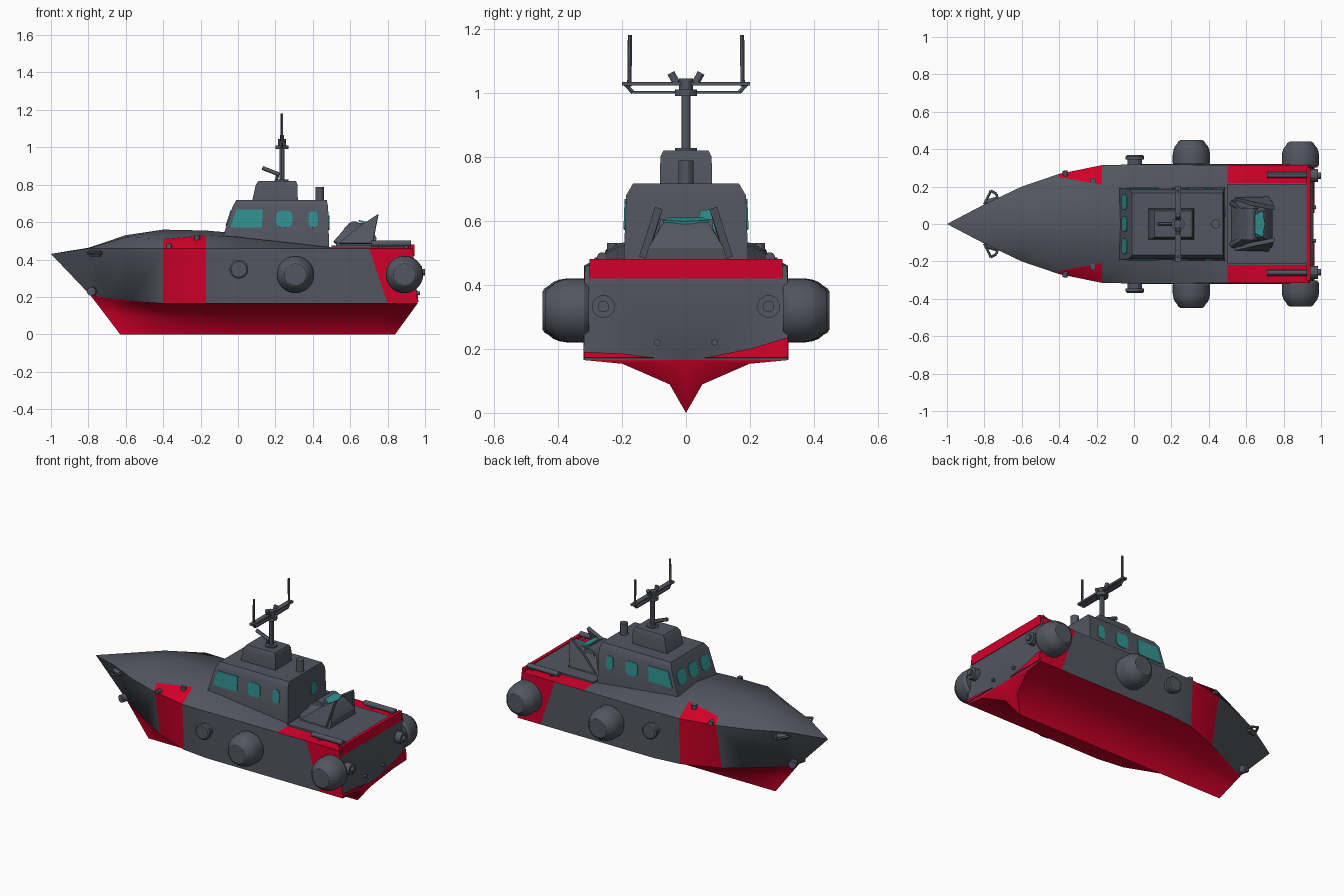
import bpy, bmesh, math
from mathutils import Vector

if "Cube" in bpy.data.objects:
    bpy.data.objects.remove(bpy.data.objects["Cube"])


def material(name, rgb):
    m = bpy.data.materials.new(name)
    m.diffuse_color = (*rgb, 1)
    m.use_nodes = True
    m.node_tree.nodes["Principled BSDF"].inputs["Base Color"].default_value = m.diffuse_color
    return m


GREY = material("slate grey", (0.085, 0.093, 0.117))
RED = material("rescue red", (0.65, 0.0, 0.022))
TEAL = material("teal glass", (0.03, 0.29, 0.28))


def build(name, faces, mats, smooth=30):
    # faces: list of (points, material index)
    bm = bmesh.new()
    for pts, mi in faces:
        clean = []
        for p in map(Vector, pts):
            if all((p - q).length > 1e-5 for q in clean):
                clean.append(p)
        if len(clean) > 2:
            bm.faces.new([bm.verts.new(p) for p in clean]).material_index = mi
    bmesh.ops.remove_doubles(bm, verts=bm.verts, dist=1e-5)
    bmesh.ops.recalc_face_normals(bm, faces=bm.faces)
    me = bpy.data.meshes.new(name)
    bm.to_mesh(me)
    bm.free()
    for m in mats:
        me.materials.append(m)
    ob = bpy.data.objects.new(name, me)
    bpy.context.collection.objects.link(ob)
    bpy.ops.object.select_all(action='DESELECT')
    bpy.context.view_layer.objects.active = ob
    ob.select_set(True)
    bpy.ops.object.shade_smooth_by_angle(angle=math.radians(smooth))
    return ob


def loft(name, rings, mat=GREY):
    n = len(rings[0])
    f = [(rings[0], 0), (rings[-1], 0)]
    for a, b in zip(rings, rings[1:]):
        f += [([a[i], a[(i + 1) % n], b[(i + 1) % n], b[i]], 0) for i in range(n)]
    return build(name, f, [mat])


def lathe(name, origin, axis, profile, mat=GREY, seg=20):
    # profile: (distance along axis, radius)
    o, d = Vector(origin), Vector(axis).normalized()
    u = d.orthogonal().normalized()
    v = d.cross(u)
    ang = [2 * math.pi * i / seg for i in range(seg)]
    return loft(name, [[o + d * h + (u * math.cos(a) + v * math.sin(a)) * r for a in ang]
                       for h, r in profile], mat)


def rod(name, p, q, r):
    d = Vector(q) - Vector(p)
    return lathe(name, p, d, [(0, r), (d.length, r)], seg=12)


def rect(x0, x1, y, z):
    return [(x0, -y, z), (x1, -y, z), (x1, y, z), (x0, y, z)]


def box(name, x0, x1, y, z0, z1, mat=GREY):
    return loft(name, [rect(x0, x1, y, z0), rect(x0, x1, y, z1)], mat)


def plate(name, pts, t, mat):
    pts = [Vector(p) for p in pts]
    n = (pts[1] - pts[0]).cross(pts[2] - pts[0]).normalized() * t / 2
    return loft(name, [[p - n for p in pts], [p + n for p in pts]], mat)


def station(x, chine, deck, shoulder, z_shoulder, z_top):
    # half section from keel to centre line; bow rakes forward, stern is cut back
    t = max(0, (-.4 - x) / .6)
    xc, xk = x + .21 * t ** 1.8, x + .37 * t ** 1.7
    if x > .9:
        xc, xk = x + .025, x - .095
    elif x > .6:
        xc, xk = x + .10, x + .04
    zc = .165 + .045 * t
    mix = lambda f: xk + (xc - xk) * f
    return [(xk, 0, 0), (mix(.54), .16 * chine, .54 * zc), (mix(.93), .62 * chine, .93 * zc),
            (xc, chine, zc), (x, deck, min(.46, z_top)), (x, shoulder, z_shoulder), (x, 0, z_top)]


# Hull: red bottom, slanted red bands, grey sides and deck
stations = [station(-1, 0, 0, 0, .43, .43), station(-.8, .045, .105, .05, .46, .463),
            station(-.6, .12, .20, .12, .52, .53), station(-.4, .21, .268, .25, .51, .56),
            station(-.17, .30, .315, .21, .53, .555), station(0, .32, .318, .21, .52, .54)]
stations += [station(x, .32, .316, .22, .465, .465) for x in (.5, .7, .935)]
faces = []
for s in (1, -1):
    half = [[(x, s * y, z) for x, y, z in st] for st in stations]
    for b, (p, q) in enumerate(zip(half, half[1:])):
        for k in range(6):
            red = k < 3 or (b in (3, 7) and k in (3, 4)) or (b == 6 and k == 4)
            faces.append(([p[k], p[k + 1], q[k + 1], q[k]], int(red)))
    e = half[-1]
    mid = (e[3][0], 0, e[3][2])
    faces += [(e[:4] + [mid], 1), (e[3:] + [mid], 0)]
build("hull", faces, [GREY, RED], 50)
box("transom_red_strip", .922, .943, .302, .42, .48, RED)
box("aft_deck_panel", .5, .922, .215, .455, .474)

# Painted red corners low on the transom
tx = lambda z: .961 - .09 * (z - .168)
plate("transom_red_corner", [(tx(z), y, z) for y, z in ((.06, .172), (.318, .172), (.318, .235), (.2, .20))], .008, RED)
plate("transom_red_edge", [(tx(z), y, z) for y, z in ((-.318, .172), (-.1, .172), (-.2, .185), (-.318, .19))], .008, RED)

# Cabin with raked front, roof house and funnel
loft("cabin", [rect(-.10, .487, .195, .46), rect(-.03, .482, .187, .68), rect(-.01, .475, .165, .717)])
loft("roof_house", [rect(.075, .32, .082, .71), rect(.095, .318, .08, .80), rect(.11, .31, .07, .82)])
rod("funnel", (.437, 0, .70), (.437, 0, .788), .024)


def oval(cu, cv, ru, rv, n=12):
    # superellipse outline for rounded windows
    pw = lambda c: math.copysign(abs(c) ** .6, c)
    ang = [2 * math.pi * i / n for i in range(n)]
    return [(cu + ru * pw(math.cos(a)), cv + rv * pw(math.sin(a))) for a in ang]


# Windows follow the slope of the cabin walls
slope = lambda z: (z - .46) / .22
for s in (1, -1):
    outlines = [[(-.04, .572), (.128, .572), (.132, .668), (-.008, .668)],
                oval(.248, .617, .044, .045), oval(.402, .615, .025, .043)]
    for o in outlines:
        plate("side_window", [(x, s * (.195 - .008 * slope(z)), z) for x, z in o], .009, TEAL)
for y in (-.118, 0, .118):
    plate("front_window", [(-.10 + .07 * slope(z), a, z) for a, z in oval(y, .62, .042, .042)], .009, TEAL)
plate("rear_window", [(.484, a, z) for a, z in oval(.068, .597, .03, .038)], .009, TEAL)

# Mast, aerials and horn
MX = .235
rod("mast_base", (MX, 0, .81), (MX, 0, .828), .035)
rod("mast", (MX, 0, .82), (MX, 0, 1.0), .014)
rod("mast_collar", (MX, 0, .99), (MX, 0, 1.01), .035)
rod("mast_head", (MX, 0, 1.0), (MX, 0, 1.045), .022)
box("mast_crossbar", MX - .015, MX + .015, .2, 1.022, 1.034)
box("lower_crossbar", MX - .008, MX + .008, .165, .997, 1.006)
for s in (1, -1):
    rod("crossbar_brace", (MX, s * .165, 1.0), (MX, s * .19, 1.027), .006)
    rod("whip_aerial", (MX, s * .177, 1.02), (MX, s * .175, 1.18), .007)
    rod("mast_lamp", (MX, s * .03, 1.03), (MX, s * .047, 1.062), .012)
rod("horn", (.22, 0, .855), (.13, 0, .89), .011)
rod("horn_post", (.20, 0, .81), (.215, 0, .86), .008)

# Hull side fittings, both sides
dome = [(0, .09), (.015, .1), (.06, .1), (.085, .096), (.105, .088), (.117, .077), (.13, .07), (.138, .058)]
for s in (1, -1):
    for x, y in ((.307, .311), (.89, .303)):
        lathe("side_thruster", (x, s * y, .32), (0, s, 0), dome, seg=32)
    lathe("side_port", (.005, s * .345, .348), (0, s, 0), [(0, .05), (.017, .05), (.023, .042)])
    rod("side_port_neck", (.005, s * .30, .348), (.005, s * .35, .348), .04)
    rod("transom_nozzle", (.93, s * .258, .332), (.985, s * .258, .332), .036)
    rod("transom_nozzle_tip", (.97, s * .258, .332), (1, s * .258, .332), .018)
    rod("transom_bolt", (.94, s * .09, .22), (.972, s * .09, .22), .01)
    rod("stern_rail", (.71, s * .262, .486), (.925, s * .262, .486), .016)
    for x in (.76, .90):
        rod("rail_post", (x, s * .262, .455), (x, s * .262, .49), .012)
    # bow anchors, lights and bollards
    pts = [(x, s * y, .435) for x, y in ((-.80, .105), (-.765, .178), (-.735, .16), (-.73, .135))]
    for a, b in zip(pts, pts[1:]):
        rod("anchor_arm", a, b, .007)
    rod("anchor_mount", (-.79, s * .115, .432), (-.735, s * .13, .432), .016)
    rod("bow_light", (-.775, s * .02, .23), (-.785, s * .055, .23), .024)
    rod("band_light", (-.365, s * .255, .47), (-.37, s * .285, .472), .014)
    rod("bollard", (-.22, s * .23, .505), (-.22, s * .23, .53), .017)

# Small craft parked on the aft deck
loft("craft_body", [rect(.52, .735, .13, .47), rect(.54, .74, .118, .515), rect(.57, .715, .085, .57),
                    rect(.60, .69, .07, .595)])
rod("craft_engine", (.622, -.085, .56), (.622, .085, .56), .045)
glass = [(.645, -.05), (.685, -.07), (.70, 0), (.685, .07), (.645, .05)]
plate("craft_glass", [(x, y, .606 - .25 * (x - .65)) for x, y in glass], .009, TEAL)
for s in (1, -1):
    fin = [(.54, .13, .485), (.72, .135, .485), (.75, .085, .64), (.65, .105, .575)]
    plate("craft_fin", [(x, s * y, z) for x, y, z in fin], .024, GREY)
    rod("craft_strut", (.52, s * .11, .49), (.60, s * .07, .58), .012)
